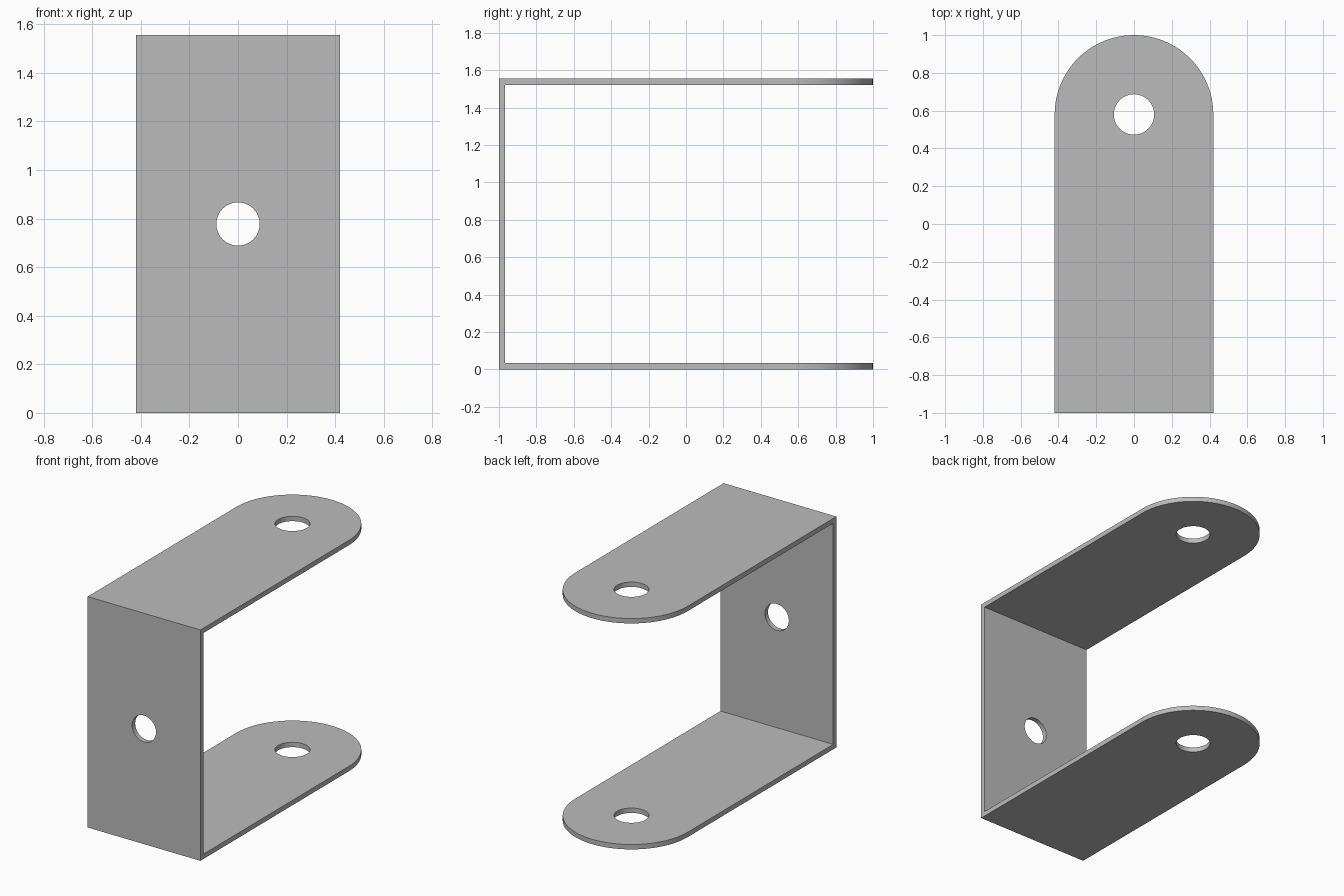
import bpy, bmesh
from math import cos, sin, pi

cube = bpy.data.objects.get("Cube")
if cube:
    bpy.data.objects.remove(cube, do_unlink=True)

HALF_W, HEIGHT, THICK = 0.42, 1.555, 0.033
TIP_Y = 1 - HALF_W      # centre of the rounded arm ends
SEGMENTS = 48

steel = bpy.data.materials.new("plain grey")
steel.use_nodes = True
grey = (0.5, 0.5, 0.5, 1)
steel.diffuse_color = grey
steel.node_tree.nodes["Principled BSDF"].inputs["Base Color"].default_value = grey

# Solid block with the rounded outline of the arms
bm = bmesh.new()
outline = [(-HALF_W, -1), (HALF_W, -1)]
for i in range(SEGMENTS + 1):
    a = pi * i / SEGMENTS
    outline.append((HALF_W * cos(a), TIP_Y + HALF_W * sin(a)))
base = bm.faces.new([bm.verts.new((x, y, 0)) for x, y in outline])
top = bmesh.ops.extrude_face_region(bm, geom=[base])["geom"]
bmesh.ops.translate(bm, vec=(0, 0, HEIGHT),
                    verts=[v for v in top if isinstance(v, bmesh.types.BMVert)])
bmesh.ops.recalc_face_normals(bm, faces=bm.faces)
mesh = bpy.data.meshes.new("bracket")
bm.to_mesh(mesh)
bm.free()
mesh.materials.append(steel)
bracket = bpy.data.objects.new("bracket", mesh)
bpy.context.collection.objects.link(bracket)
bpy.ops.object.select_all(action="DESELECT")
bpy.context.view_layer.objects.active = bracket
bracket.select_set(True)


def cut(cutter, name):
    """Subtract the cutter from the bracket, then discard it."""
    cutter.name = name
    cutter.hide_render = True
    cutter.data.materials.append(steel)
    mod = bracket.modifiers.new(name, "BOOLEAN")
    mod.operation = "DIFFERENCE"
    mod.solver = "EXACT"
    mod.object = cutter
    bpy.ops.object.select_all(action="DESELECT")
    bpy.context.view_layer.objects.active = bracket
    bracket.select_set(True)
    bpy.ops.object.modifier_apply(modifier=name)
    bpy.data.objects.remove(cutter, do_unlink=True)


# Open space between the two arms, leaving the front plate
depth = 2.2
bpy.ops.mesh.primitive_cube_add(size=1, location=(0, -1 + THICK + depth / 2, HEIGHT / 2))
gap = bpy.context.object
gap.scale = (2, depth, HEIGHT - 2 * THICK)
bpy.context.view_layer.update()
cut(gap, "gap_cutter")

# Pivot holes through both arms
bpy.ops.mesh.primitive_cylinder_add(vertices=SEGMENTS, radius=0.107, depth=3,
                                    location=(0, TIP_Y, HEIGHT / 2))
cut(bpy.context.object, "arm_hole_cutter")

# Mounting hole through the front plate
bpy.ops.mesh.primitive_cylinder_add(vertices=SEGMENTS, radius=0.089, depth=0.5,
                                    location=(0, -1, HEIGHT / 2), rotation=(pi / 2, 0, 0))
cut(bpy.context.object, "plate_hole_cutter")

bpy.ops.object.shade_smooth_by_angle(angle=pi / 6)
